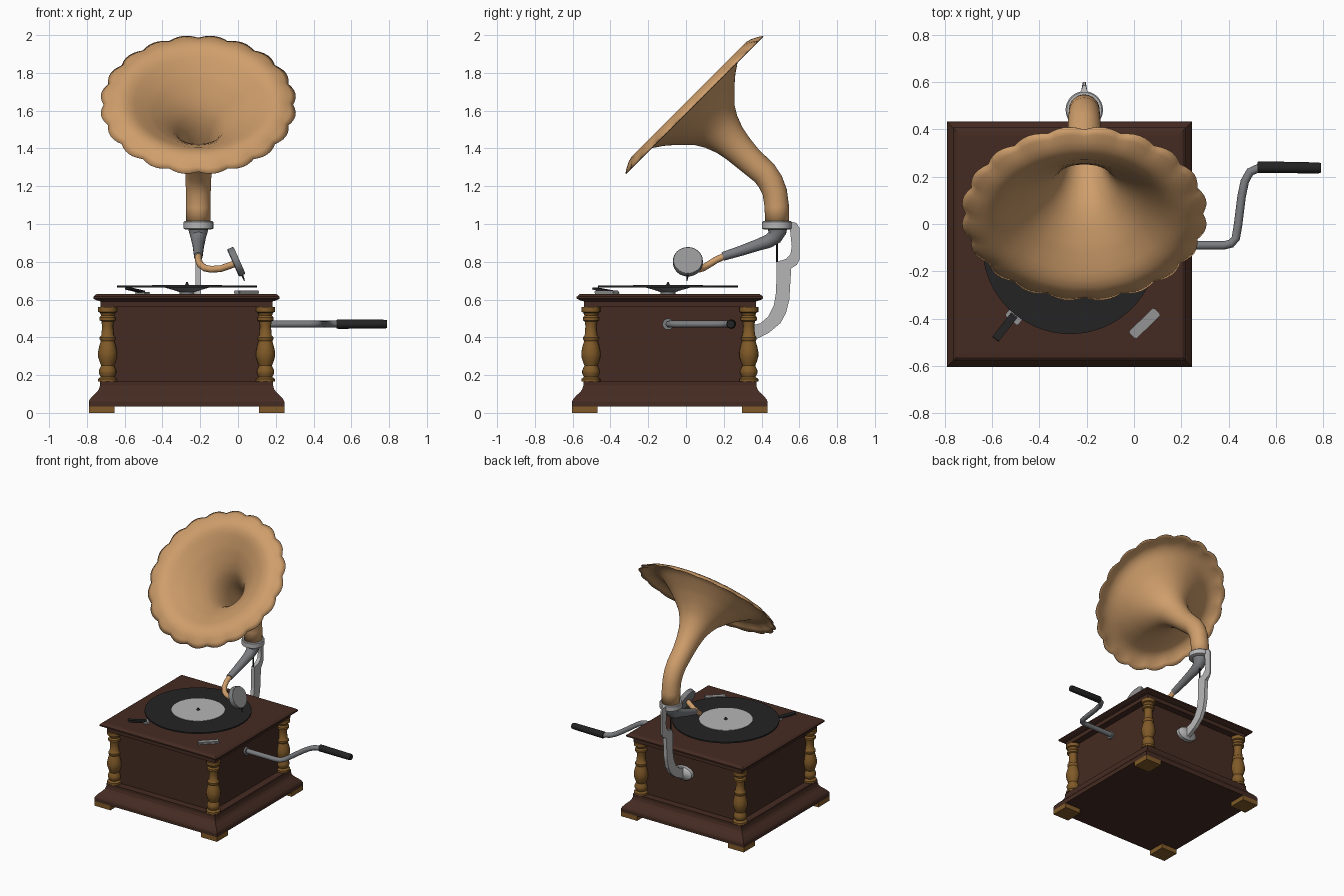
import bpy, bmesh, math
from mathutils import Vector, Matrix

if "Cube" in bpy.data.objects:
    bpy.data.objects.remove(bpy.data.objects["Cube"])


def material(name, rgb):
    lin = [((c / 255 + 0.055) / 1.055) ** 2.4 for c in rgb] + [1]
    m = bpy.data.materials.new(name)
    m.use_nodes = True
    m.diffuse_color = lin
    m.node_tree.nodes["Principled BSDF"].inputs["Base Color"].default_value = lin
    return m


WOOD = material("dark wood", (69, 43, 34))
TURNED = material("golden wood", (128, 90, 40))
HORN = material("copper tan", (207, 158, 107))
SILVER = material("silver", (182, 182, 182))
GREY = material("mid grey", (148, 148, 148))
STEEL = material("steel grey", (122, 124, 127))
BLACK = material("black", (35, 35, 35))

CX, CY = -0.2725, -0.0855   # cabinet centre
HX, HY = -0.21, 0.482       # horn neck position


def finish(name, bm, mat, smooth=True, matrix=None):
    bmesh.ops.recalc_face_normals(bm, faces=bm.faces)
    me = bpy.data.meshes.new(name)
    bm.to_mesh(me)
    bm.free()
    ob = bpy.data.objects.new(name, me)
    bpy.context.collection.objects.link(ob)
    me.materials.append(mat)
    if matrix:
        ob.matrix_world = matrix
    if smooth:
        bpy.ops.object.select_all(action='DESELECT')
        ob.select_set(True)
        bpy.context.view_layer.objects.active = ob
        bpy.ops.object.shade_smooth_by_angle(angle=math.radians(40))
    return ob


def skin(bm, rings, caps=True):
    n = len(rings[0])
    for a, b in zip(rings, rings[1:]):
        for i in range(n):
            j = (i + 1) % n
            bm.faces.new((a[i], a[j], b[j], b[i]))
    if caps:
        bm.faces.new(rings[0])
        bm.faces.new(rings[-1])


def lathe(name, profile, mat, matrix, n=24):
    """Revolve (radius, height) pairs about z."""
    bm = bmesh.new()
    rings = [[bm.verts.new((r * math.cos(math.tau * i / n), r * math.sin(math.tau * i / n), z))
              for i in range(n)] for r, z in profile]
    skin(bm, rings)
    return finish(name, bm, mat, True, matrix)


def squares(name, profile, mat):
    """Stack square outlines given as (half width, height)."""
    bm = bmesh.new()
    rings = [[bm.verts.new((CX + sx * h, CY + sy * h, z))
              for sx, sy in ((-1, -1), (1, -1), (1, 1), (-1, 1))] for h, z in profile]
    skin(bm, rings)
    return finish(name, bm, mat, False)


def tube(name, path, mat, n=16, shape=None, caps=True):
    """Sweep circles along (x, y, z, radius) points; shape alters the rim."""
    pts = [Vector(p[:3]) for p in path]
    bm = bmesh.new()
    rings, last, side = [], None, Vector((1, 0, 0))
    for k, p in enumerate(pts):
        t = (pts[min(k + 1, len(pts) - 1)] - pts[max(k - 1, 0)]).normalized()
        if last is None:
            side = t.orthogonal() if abs(t.x) > 0.9 else side
        else:
            side = last.rotation_difference(t) @ side
        side = (side - t * side.dot(t)).normalized()
        up, last = t.cross(side), t
        ring = []
        for i in range(n):
            a = math.tau * i / n
            r, lift = shape(path[k][3], a) if shape else (path[k][3], 0)
            ring.append(bm.verts.new(p + t * lift + side * r * math.cos(a) + up * r * math.sin(a)))
        rings.append(ring)
    skin(bm, rings, caps)
    return finish(name, bm, mat)


def box(name, size, mat, loc, rot=(0, 0, 0), bevel=0.0):
    bm = bmesh.new()
    bmesh.ops.create_cube(bm, size=1)
    bmesh.ops.scale(bm, vec=size, verts=bm.verts)
    if bevel:
        bmesh.ops.bevel(bm, geom=bm.edges[:], offset=bevel, segments=2, affect='EDGES')
    turn = Matrix.Rotation(rot[2], 4, 'Z') @ Matrix.Rotation(rot[0], 4, 'X')
    return finish(name, bm, mat, False, Matrix.Translation(loc) @ turn)


def at(x, y, z=0):
    return Matrix.Translation((x, y, z))


# Cabinet: moulded plinth, body and lid
squares("plinth", [(0.5175, 0.035), (0.5175, 0.06), (0.512, 0.072), (0.495, 0.092), (0.475, 0.11),
                   (0.464, 0.125), (0.458, 0.145), (0.458, 0.165)], WOOD)
squares("cabinet_body", [(0.405, 0.16), (0.405, 0.565)], WOOD)
squares("lid", [(0.455, 0.56), (0.455, 0.59), (0.478, 0.597), (0.493, 0.605), (0.493, 0.615),
                (0.478, 0.628), (0.46, 0.63)], WOOD)

# Corner feet and turned columns
column = [(0.05, 0.165), (0.05, 0.18), (0.036, 0.19), (0.046, 0.21), (0.046, 0.225), (0.034, 0.25),
          (0.042, 0.27), (0.05, 0.295), (0.051, 0.32), (0.045, 0.35), (0.036, 0.38), (0.042, 0.39),
          (0.042, 0.40), (0.033, 0.41), (0.029, 0.46), (0.033, 0.485), (0.043, 0.49), (0.043, 0.505),
          (0.034, 0.515), (0.04, 0.53), (0.05, 0.535), (0.05, 0.56)]
for sx, side in ((-1, "right"), (1, "left")):
    for sy, end in ((-1, "front"), (1, "back")):
        box(f"{end}_{side}_foot", (0.135, 0.135, 0.035), TURNED,
            (CX + sx * 0.45, CY + sy * 0.45, 0.0175))
        lathe(f"{end}_{side}_column", column, TURNED, at(CX + sx * 0.418, CY + sy * 0.418), 20)

# Turntable, record and label
disc = at(-0.27, -0.095)
lathe("turntable_hub", [(0.04, 0.628), (0.04, 0.64), (0.07, 0.65), (0.12, 0.664)], STEEL, disc)
lathe("record", [(0.37, 0.664), (0.37, 0.674)], BLACK, disc, 64)
lathe("record_label", [(0.185, 0.673), (0.185, 0.677)], SILVER, disc, 48)
lathe("spindle", [(0.014, 0.676), (0.008, 0.682), (0.004, 0.692)], BLACK, disc, 12)

# Speed lever and brake on the lid
box("speed_lever", (0.15, 0.045, 0.018), GREY, (0.045, -0.42, 0.638), (0, 0, math.radians(44)), 0.005)
box("brake_pad", (0.07, 0.045, 0.012), GREY, (-0.505, -0.39, 0.635), (0, 0, math.radians(-40)), 0.003)
box("brake_lever", (0.034, 0.13, 0.012), BLACK, (-0.545, -0.435, 0.65),
    (math.radians(-8), 0, math.radians(-38)))

# Crank
crank = [(0.1, -0.09), (0.38, -0.09), (0.41, -0.083), (0.43, -0.06), (0.44, 0), (0.455, 0.12),
         (0.468, 0.18), (0.49, 0.22), (0.53, 0.238), (0.56, 0.24)]
tube("crank_rod", [(x, y, 0.47, 0.018) for x, y in crank], STEEL)
tube("crank_flange", [(0.12, -0.095, 0.47, 0.03), (0.145, -0.095, 0.47, 0.03)], STEEL)
tube("crank_handle", [(0.522, 0.24, 0.47, 0.022), (0.53, 0.24, 0.47, 0.025),
                      (0.78, 0.237, 0.47, 0.023), (0.79, 0.237, 0.47, 0.02)], BLACK)


# Horn: scalloped bell with a rolled-back lip, narrowing along a slanted axis, then bending down
def scallop(r, a):
    w = (r / 0.52) ** 8
    wave = abs(math.sin(10 * a)) - 1
    roll = math.sin(math.pi * max(0, r - 0.3) / 0.22)
    return r * (1 + 0.038 * w * wave), -0.045 * roll


bell = [(0, 0.52), (0.001, 0.49), (0.002, 0.46), (0.003, 0.43), (0.004, 0.4), (0.006, 0.37),
        (0.008, 0.34), (0.013, 0.305), (0.033, 0.27), (0.06, 0.238), (0.1, 0.195),
        (0.15, 0.147), (0.2, 0.117), (0.26, 0.094), (0.33, 0.08), (0.41, 0.071)]
s = math.sqrt(0.5)
horn_path = [(HX, 0.045 + s * t, 1.63 - s * t, r) for t, r in bell]
horn_path += [(HX, y, z, r) for y, z, r in ((0.415, 1.27, 0.067), (0.448, 1.222, 0.065),
                                            (0.47, 1.168, 0.063), (0.481, 1.09, 0.062), (HY, 1.0, 0.062))]
horn = tube("horn", horn_path, HORN, 120, scallop, False)
wall = horn.modifiers.new("wall", 'SOLIDIFY')
wall.thickness = 0.005
wall.offset = 0

# Collar, tone arm and pipe
lathe("horn_collar", [(0.07, 0.972), (0.079, 0.976), (0.079, 1.01), (0.074, 1.015)], SILVER, at(HX, HY), 32)
tube("tone_arm", [(HX, y, z, r) for y, z, r in (
    (0.482, 0.985, 0.055), (0.481, 0.96, 0.05), (0.468, 0.93, 0.041), (0.435, 0.908, 0.036),
    (0.38, 0.889, 0.031), (0.29, 0.858, 0.027), (0.195, 0.828, 0.023))], STEEL, 20)
tube("tone_arm_pipe", [(HX, 0.21, 0.833, 0.018), (HX, 0.16, 0.81, 0.018), (-0.2, 0.12, 0.785, 0.018),
                       (-0.175, 0.088, 0.766, 0.018), (-0.14, 0.065, 0.76, 0.018),
                       (-0.09, 0.04, 0.764, 0.018), (-0.015, 0.01, 0.79, 0.018)], HORN)
tube("arm_pin", [(HX, HY, 0.8, 0.005), (HX, HY, 0.93, 0.005)], BLACK, 8)

# Sound box and needle
tilt = at(-0.01, 0.01, 0.8) @ Matrix.Rotation(math.radians(66), 4, 'Y')
lathe("sound_box", [(0.074, -0.018), (0.079, -0.014), (0.079, 0.014), (0.076, 0.018)], STEEL, tilt, 32)
lathe("sound_box_face", [(0.075, 0.017), (0.075, 0.02)], GREY, tilt, 32)
tube("needle", [(0.018, 0.01, 0.74, 0.007), (0.034, 0.005, 0.7, 0.003)], BLACK, 8)

# Support bracket: flat plate with a tapered outer edge, fixed to the back wall
outline = [(0.56, 1.012), (0.585, 1.005), (0.6, 0.98), (0.6, 0.81), (0.588, 0.785), (0.557, 0.765),
           (0.547, 0.6), (0.53, 0.53), (0.5, 0.475), (0.44, 0.425), (0.32, 0.365),
           (0.32, 0.455), (0.395, 0.475), (0.435, 0.51), (0.465, 0.57), (0.477, 0.64),
           (0.48, 0.80), (0.53, 0.815), (0.553, 0.84), (0.56, 0.88), (0.55, 0.975)]
bm = bmesh.new()
halves = [[bm.verts.new((HX + sx * (0.006 if y > 0.58 else 0.014), y, z)) for y, z in outline]
          for sx in (-1, 1)]
skin(bm, halves)
finish("support_bracket", bm, SILVER, False)
lathe("bracket_flange", [(1, -0.02), (1, 0.01), (0.85, 0.02)], SILVER,
      at(HX, 0.335, 0.415) @ Matrix.Rotation(-math.pi / 2, 4, 'X') @ Matrix.Diagonal((0.08, 0.05, 1, 1)), 24)
